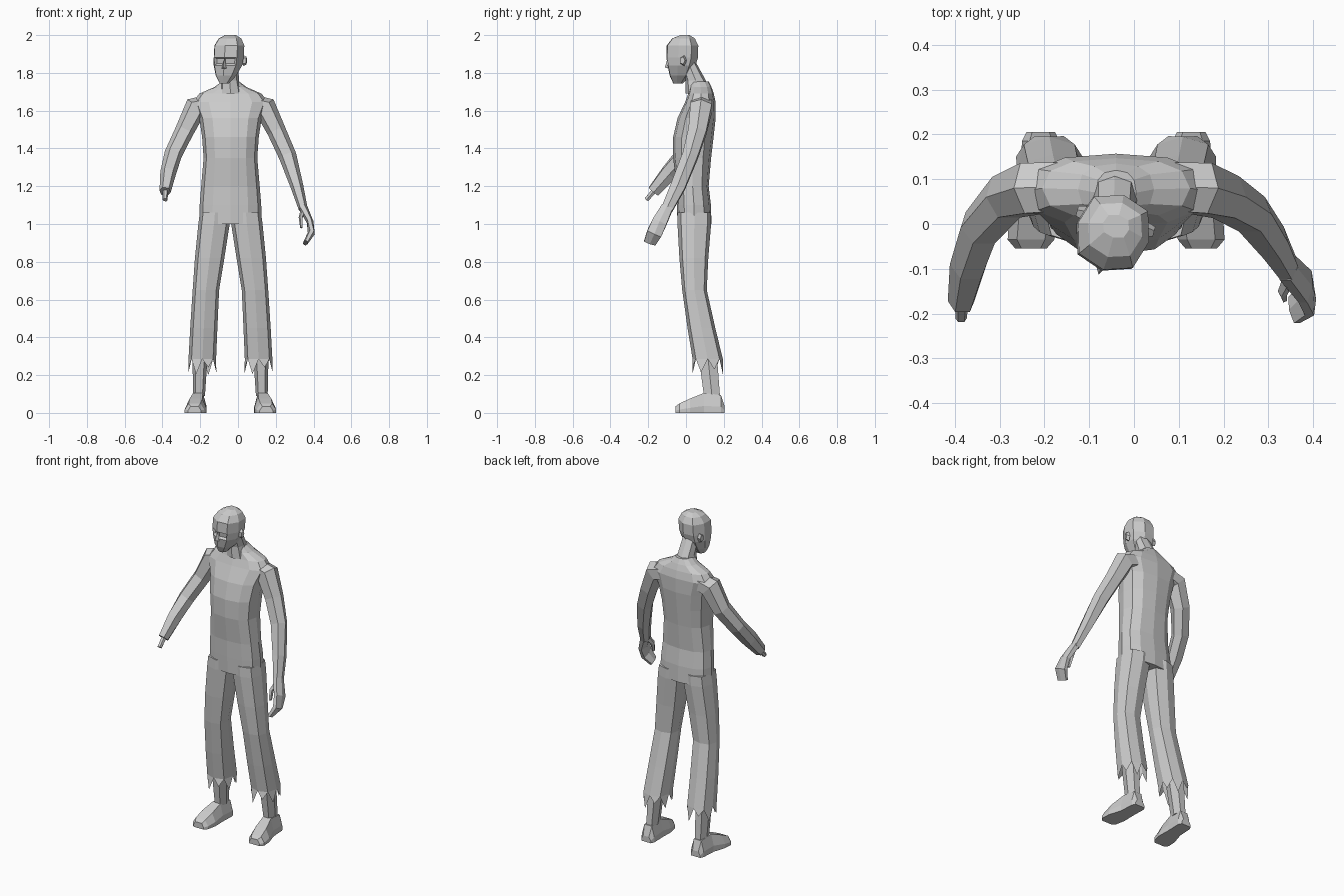
import bpy, bmesh, math
from mathutils import Vector, Matrix

if "Cube" in bpy.data.objects:
    bpy.data.objects.remove(bpy.data.objects["Cube"])

MID = -0.04  # body centre line in x


def finish(name, bm):
    bmesh.ops.recalc_face_normals(bm, faces=bm.faces)
    me = bpy.data.meshes.new(name)
    bm.to_mesh(me)
    bm.free()
    ob = bpy.data.objects.new(name, me)
    bpy.context.collection.objects.link(ob)
    return ob


def skin(rings, cap_start=True, cap_end=True):
    """Join rings of points with quads; returns bmesh and the vertex rings."""
    bm = bmesh.new()
    vs = [[bm.verts.new(p) for p in r] for r in rings]
    n = len(vs[0])
    for a, b in zip(vs, vs[1:]):
        for i in range(n):
            j = (i + 1) % n
            bm.faces.new((a[i], a[j], b[j], b[i]))
    if cap_start:
        bm.faces.new(vs[0][::-1])
    if cap_end:
        bm.faces.new(vs[-1])
    return bm, vs


def oval(n, e=0.8):
    """Unit superellipse, first point on +x."""
    pts = []
    for i in range(n):
        a = 2 * math.pi * i / n
        c, s = math.cos(a), math.sin(a)
        pts.append((math.copysign(abs(round(c, 6)) ** e, c), math.copysign(abs(round(s, 6)) ** e, s)))
    return pts


def level(n, z, cx, half, y0, y1, e=0.8):
    """Horizontal ring given centre x, half width, front and back y."""
    return [(cx + half * u, (y0 + y1) / 2 + (y1 - y0) / 2 * v, z) for u, v in oval(n, e)]


def limb(name, path, n=6):
    """Tube along a path of (x, y, z, side radius, front radius)."""
    pts = [Vector(p[:3]) for p in path]
    rings = []
    for i, p in enumerate(path):
        t = (pts[min(i + 1, len(pts) - 1)] - pts[max(i - 1, 0)]).normalized()
        u = Vector((0, 1, 0)).cross(t).normalized()
        v = t.cross(u)
        rings.append([pts[i] + u * p[3] * a + v * p[4] * b for a, b in oval(n, 0.85)])
    return finish(name, skin(rings)[0])


# Torso: z, half width, front y, back y
torso = [(1.00, .165, -.045, .135), (1.10, .163, -.048, .132), (1.20, .155, -.05, .12),
         (1.35, .142, -.068, .133), (1.46, .15, -.068, .146), (1.56, .165, -.045, .157),
         (1.645, .20, -.005, .157), (1.69, .165, .012, .147), (1.725, .085, .02, .135),
         (1.755, .045, .02, .12)]
finish("torso", skin([level(12, z, MID, w, a, b) for z, w, a, b in torso])[0])

# Neck leaning forward into the head
neck = [(1.69, MID, .06, -.002, .13), (1.76, -.043, .048, -.002, .105), (1.86, -.045, .046, -.03, .05)]
finish("neck", skin([level(8, *r) for r in neck])[0])

# Head: z, centre x, half width, front y, back y
head = [(1.745, -.066, .026, -.075, -.02), (1.785, -.06, .056, -.092, .02),
        (1.84, -.052, .078, -.102, .052), (1.882, -.049, .082, -.108, .066),
        (1.945, -.046, .082, -.105, .068), (1.982, -.044, .062, -.075, .05),
        (2.0, -.044, .03, -.03, .022)]
bm, vs = skin([level(8, *r) for r in head])
bm.faces.ensure_lookup_table()
# Sunken eye sockets beside the front column
eyes = [f for f in bm.faces if len(f.verts) == 4 and vs[2][6] in f.verts and vs[3][6] in f.verts]
bmesh.ops.recalc_face_normals(bm, faces=bm.faces)
bmesh.ops.inset_individual(bm, faces=eyes, thickness=.011, depth=-.014)
turn = (Matrix.Translation((-.046, -.02, 0)) @ Matrix.Rotation(math.radians(-15), 4, 'Z')
        @ Matrix.Translation((.046, .02, 0)))
bm.transform(turn)
finish("head", bm)

# Nose wedge
bm = bmesh.new()
nv = [bm.verts.new(p) for p in [(-.052, -.104, 1.87), (-.072, -.088, 1.822),
                                (-.036, -.088, 1.822), (-.054, -.118, 1.828)]]
for f in ((0, 1, 3), (0, 3, 2), (1, 2, 3), (0, 2, 1)):
    bm.faces.new([nv[i] for i in f])
bm.transform(turn)
finish("nose", bm)

# Ears
for s, side in ((-1, "left"), (1, "right")):
    bm = bmesh.new()
    bmesh.ops.create_cone(bm, cap_ends=True, segments=5, radius1=.02, radius2=.014, depth=.018)
    bm.transform(turn @ Matrix.Translation((-.048 + s * .08, .005, 1.865))
                 @ Matrix.Rotation(s * math.pi / 2, 4, 'Y') @ Matrix.Diagonal((1.5, .9, 1, 1)))
    finish(side + "_ear", bm)

# Legs, shins and feet, one set per side
tips = [.055, .085, .04, .075, .05, .08, .045, .07]
for s, side in ((-1, "left"), (1, "right")):
    # Trouser leg: z, offset from centre line, half width, front y, back y
    leg = [(1.06, .082, .080, -.045, .133), (1.00, .087, .083, -.045, .133),
           (.82, .11, .078, -.035, .118), (.65, .13, .07, -.02, .11),
           (.45, .141, .072, .008, .155), (.285, .149, .073, .035, .195)]
    rings = [level(8, z, MID + s * c, w, a, b, .72) for z, c, w, a, b in leg]
    bm, vs = skin(rings, True, False)
    # Torn hem: one triangle hanging from every hem edge
    mid = Vector((MID + s * .149, .115, .285))
    hem = vs[-1]
    for i, a in enumerate(hem):
        b = hem[(i + 1) % 8]
        m = (a.co + b.co) / 2
        out = mid + (m - mid) * 1.14
        bm.faces.new((a, b, bm.verts.new((out.x, out.y, .285 - tips[i]))))
    finish(side + "_trouser_leg", bm)

    shin = [(.40, .158, .042, .05, .16), (.27, .162, .039, .065, .172), (.09, .166, .031, .09, .185)]
    finish(side + "_shin", skin([level(6, z, MID + s * c, w, a, b) for z, c, w, a, b in shin])[0])

    # Foot sections: y, offset, half width, height
    foot = [(.205, .168, .032, .035), (.185, .168, .042, .095), (.095, .172, .043, .105),
            (.02, .183, .056, .075), (-.035, .19, .052, .05), (-.055, .19, .035, .035)]
    rings = []
    for y, c, w, h in foot:
        outline = [(-w, 0), (w, 0), (w, .35 * h), (.6 * w, h), (-.6 * w, h), (-w, .35 * h)]
        rings.append([(MID + s * c + x, y, z) for x, z in outline])
    finish(side + "_foot", skin(rings)[0])

# Arms share the shoulder part and differ below the elbow
def shoulder(s):
    return [(MID + s * .09, .085, 1.64, .05, .06), (MID + s * .185, .08, 1.615, .062, .064),
            (MID + s * .245, .06, 1.49, .05, .054)]

limb("right_arm", shoulder(1) + [(.263, .022, 1.36, .047, .046), (.312, -.042, 1.20, .034, .044),
                                 (.345, -.10, 1.08, .024, .034)])
limb("left_arm", shoulder(-1) + [(-.343, -.008, 1.37, .047, .047), (-.37, -.09, 1.27, .042, .047),
                                 (-.386, -.172, 1.172, .03, .036)])

# Hand and thumb on the right, bone stump on the left
limb("right_hand", [(.343, -.098, 1.09, .024, .034), (.382, -.14, 1.01, .018, .044),
                    (.388, -.168, .95, .019, .045), (.357, -.192, .9, .013, .036)])
limb("right_thumb", [(.345, -.12, 1.07, .014, .02), (.332, -.15, 1.035, .011, .016),
                     (.336, -.165, .98, .007, .011)], 5)
limb("left_wrist_bone", [(-.384, -.165, 1.18, .015, .015), (-.386, -.21, 1.128, .013, .013)])
